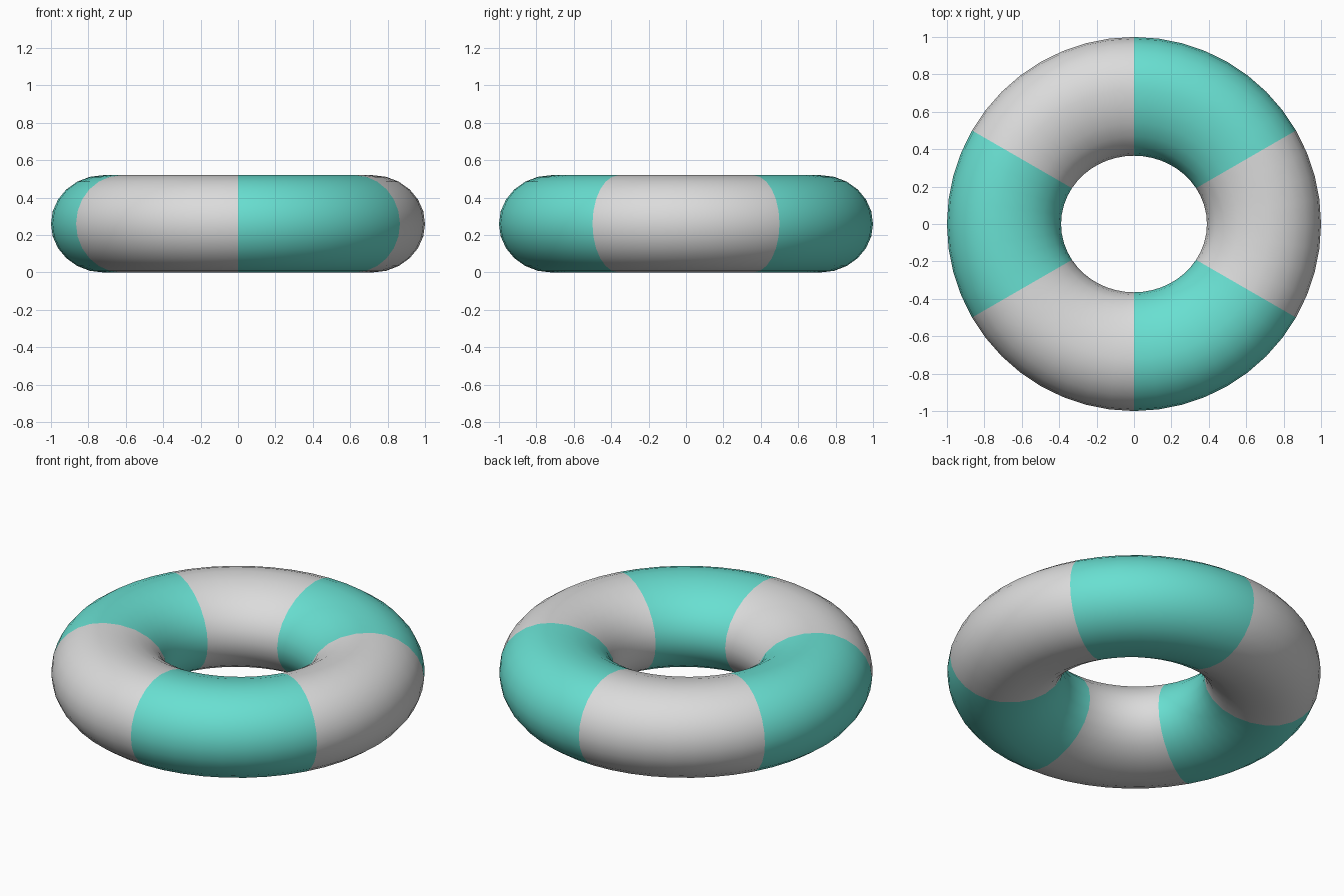
import bpy, bmesh
from math import sin, cos, pi, hypot

if "Cube" in bpy.data.objects:
    bpy.data.objects.remove(bpy.data.objects["Cube"], do_unlink=True)


def make_material(name, color):
    mat = bpy.data.materials.new(name)
    mat.use_nodes = True
    mat.diffuse_color = color
    mat.node_tree.nodes["Principled BSDF"].inputs["Base Color"].default_value = color
    return mat


SEGMENTS, SIDES = 48, 24
CREST, OUTER, HALF_HEIGHT = 0.72, 1.0, 0.26
HOLE_X, HOLE_Y = 0.39, 0.365


def ring_point(i, j):
    """Point on the tube: i runs round the ring, j round its section."""
    a, t = 2 * pi * i / SEGMENTS, 2 * pi * j / SIDES
    hole = 1 / hypot(cos(a) / HOLE_X, sin(a) / HOLE_Y)
    width = OUTER - CREST if cos(t) > 0 else CREST - hole
    r = CREST + width * cos(t)
    return r * cos(a), r * sin(a), HALF_HEIGHT * (1 + sin(t))


# Swim ring: a closed tube with six alternating colour sectors
bm = bmesh.new()
rings = [[bm.verts.new(ring_point(i, j)) for j in range(SIDES)]
         for i in range(SEGMENTS)]
for i in range(SEGMENTS):
    here, there = rings[i], rings[(i + 1) % SEGMENTS]
    angle = 360 * (i + 0.5) / SEGMENTS
    for j in range(SIDES):
        k = (j + 1) % SIDES
        face = bm.faces.new((here[j], there[j], there[k], here[k]))
        face.smooth = True
        face.material_index = int((angle + 30) // 60) % 2
bmesh.ops.recalc_face_normals(bm, faces=bm.faces)

mesh = bpy.data.meshes.new("swim_ring")
bm.to_mesh(mesh)
bm.free()
mesh.materials.append(make_material("light grey", (0.71, 0.71, 0.71, 1)))
mesh.materials.append(make_material("turquoise", (0.14, 0.74, 0.64, 1)))
ring = bpy.data.objects.new("swim_ring", mesh)
bpy.context.collection.objects.link(ring)
